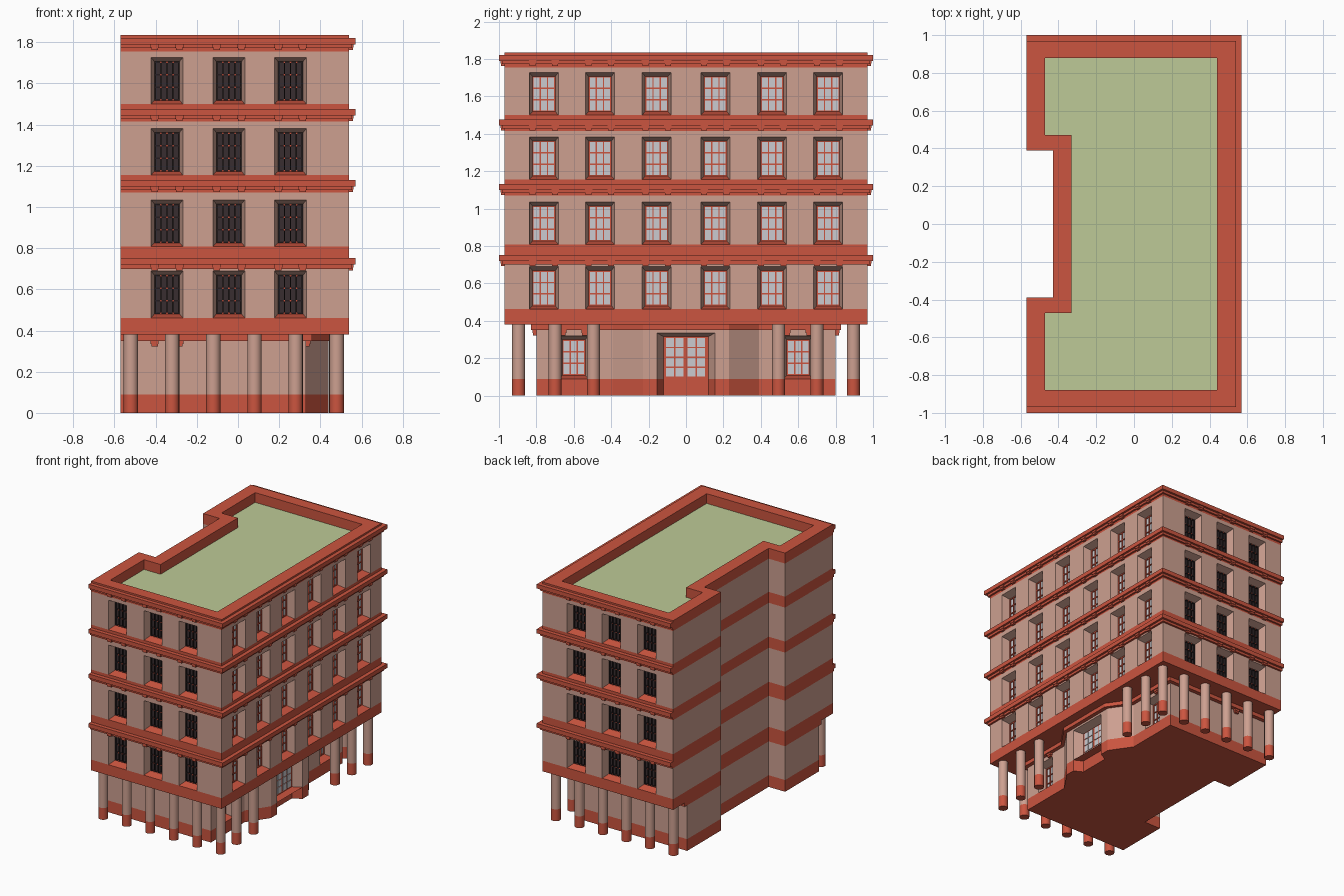
import bpy, bmesh
from mathutils import Vector

cube = bpy.data.objects.get("Cube")
if cube:
    bpy.data.objects.remove(cube, do_unlink=True)


def material(name, rgb):
    m = bpy.data.materials.new(name)
    m.use_nodes = True
    m.diffuse_color = (*rgb, 1)
    m.node_tree.nodes["Principled BSDF"].inputs["Base Color"].default_value = (*rgb, 1)
    return m


MATS = [material("pink_plaster", (0.61, 0.35, 0.28)),
        material("brick_red", (0.60, 0.09, 0.05)),
        material("roof_green", (0.51, 0.59, 0.31)),
        material("pale_glass", (0.60, 0.60, 0.63)),
        material("dark_glass", (0.040, 0.027, 0.029)),
        material("black_iron", (0.018, 0.012, 0.013))]
PINK, RED, GREEN, GLASS, DARK, IRON = range(len(MATS))


def finish(name, bm, recalc=True):
    if recalc:
        bmesh.ops.recalc_face_normals(bm, faces=bm.faces)
    me = bpy.data.meshes.new(name)
    bm.to_mesh(me)
    bm.free()
    used = sorted({p.material_index for p in me.polygons})
    for i in used:
        me.materials.append(MATS[i])
    for p in me.polygons:
        p.material_index = used.index(p.material_index)
    ob = bpy.data.objects.new(name, me)
    bpy.context.collection.objects.link(ob)
    return ob


def face(bm, points, mat):
    f = bm.faces.new([bm.verts.new(p) for p in points])
    f.material_index = mat


def prism(name, outline, z0, z1, mat, inner=None):
    """Upright prism, or a ring when an inner outline is given."""
    bm = bmesh.new()
    loops = [[[bm.verts.new((x, y, z)) for x, y in o] for z in (z0, z1)]
             for o in (outline, inner) if o]
    n = len(outline)
    for lo, hi in loops:
        for i in range(n):
            j = (i + 1) % n
            bm.faces.new((lo[i], lo[j], hi[j], hi[i]))
    for k in (0, 1):
        if inner:
            a, b = loops[0][k], loops[1][k]
            for i in range(n):
                j = (i + 1) % n
                bm.faces.new((a[i], a[j], b[j], b[i]))
        else:
            bm.faces.new(loops[0][k])
    for f in bm.faces:
        f.material_index = mat
    return finish(name, bm)


def grow(outline, o):
    """Push the street sides of an outline outwards; the party wall stays."""
    return [(x + o if x > 0 else x, y + (o if y > 0 else -o) if abs(y) > 0.6 else y)
            for x, y in outline]


def frame(outline, i):
    """Local frame of one wall edge: distance along, distance out, height."""
    a, b = Vector(outline[i]), Vector(outline[(i + 1) % len(outline)])
    d = (b - a).normalized()

    def at(t, out, z):
        p = a + d * t + Vector((d.y, -d.x)) * out
        return (p.x, p.y, z)
    return at, (b - a).length


def slab(bm, at, t0, t1, d0, d1, z0, z1, mat):
    v = [bm.verts.new(at(t, d, z)) for t in (t0, t1) for d in (d0, d1) for z in (z0, z1)]
    for q in ((0, 1, 3, 2), (4, 5, 7, 6), (0, 1, 5, 4), (2, 3, 7, 6), (0, 2, 6, 4), (1, 3, 7, 5)):
        bm.faces.new([v[k] for k in q]).material_index = mat


def wall(name, outline, z0, z1, openings):
    """Plaster wall with splayed openings: edge -> [(centre, half, top, splay, sill)]."""
    bm = bmesh.new()
    for i in range(len(outline)):
        at, length = frame(outline, i)

        def quad(pts, mat=PINK):
            face(bm, [at(*p) for p in pts], mat)

        def panel(a, b, lo, hi):
            quad([(a, 0, lo), (b, 0, lo), (b, 0, hi), (a, 0, hi)])
        start = 0
        for c, half, top, s, sill in openings.get(i, []):
            a, b, d = c - half, c + half, -DEPTH
            panel(start, a, z0, z1)
            panel(a, b, top, z1)
            start = b
            outer = [(a, 0, z0), (b, 0, z0), (b, 0, top), (a, 0, top)]
            inner = [(a + s, d, z0 + sill), (b - s, d, z0 + sill),
                     (b - s, d, top - 0.02), (a + s, d, top - 0.02)]
            for k in range(4):
                j = (k + 1) % 4
                quad([outer[k], outer[j], inner[j], inner[k]], RED if k == 0 else PINK)
        panel(start, length, z0, z1)
    finish(name, bm, False)


def window(bm, at, c, z0, top, pane, iron=False):
    """Pane with a grid of bars, set at the back of a reveal."""
    a, b, lo, hi = c - HALF + SPLAY, c + HALF - SPLAY, z0 + SILL, top - 0.02
    d = -DEPTH
    slab(bm, at, a, b, d - 0.01, d, lo, hi, pane)
    bar, w = (IRON if iron else RED), 0.0035
    cols, rows = (4, 3) if iron else (3, 3)
    for k in range(cols + 1):
        t = a + w + (b - a - 2 * w) * k / cols
        slab(bm, at, t - w, t + w, d, d + 0.008, lo, hi, bar)
    for k in range(rows + 1):
        z = lo + w + (hi - lo - 2 * w) * k / rows
        slab(bm, at, a, b, d, d + 0.007, z - w, z + w, bar)
        if iron:
            for t in (a + (b - a) / 4, c, b - (b - a) / 4):
                slab(bm, at, t - 0.004, t + 0.004, d, d + 0.01, z - 0.004, z + 0.004, RED)


def corbels(bm, at, c, top):
    for s in (-0.06, 0.06):
        slab(bm, at, c + s - 0.02, c + s + 0.02, -0.01, 0.022, top - 0.015, top, RED)
        slab(bm, at, c + s - 0.016, c + s + 0.016, -0.01, 0.018, top - 0.028, top - 0.015, RED)


DEPTH, HALF, SPLAY, SILL, HEIGHT = 0.065, 0.0775, 0.016, 0.018, 0.227

# Plans: upper storeys, roof edge, ground floor (all with the rear notch)
NOTCH = [(-0.57, 0.39), (-0.43, 0.39), (-0.43, -0.39), (-0.57, -0.39)]
UPPER = [(-0.57, -0.97), (0.54, -0.97), (0.54, 0.97), (-0.57, 0.97)] + NOTCH
INNER = [(-0.47, -0.88), (0.44, -0.88), (0.44, 0.88), (-0.47, 0.88),
         (-0.47, 0.47), (-0.33, 0.47), (-0.33, -0.47), (-0.47, -0.47)]
GROUND = [(-0.57, -0.8), (0.33, -0.8), (0.33, -0.39), (0.44, -0.23), (0.44, 0.23),
          (0.33, 0.39), (0.33, 0.8), (-0.57, 0.8)] + NOTCH
PORCH = [(0.44, -0.155), (0.44 - DEPTH, -0.12), (0.44 - DEPTH, 0.12), (0.44, 0.155)]

# Window centres along the front, right and back walls
XS = [-0.345, -0.044, 0.255]
YS = [-0.76, -0.46, -0.157, 0.157, 0.46, 0.76]
CENTRES = {0: [x + 0.57 for x in XS], 1: [y + 0.97 for y in YS],
           2: [0.54 - x for x in reversed(XS)]}

# Upper storeys: floor level, wall top, ledge underside, top of band
STOREYS = [(0.462, 0.70, 0.72, 0.808), (0.808, 1.07, 1.10, 1.155),
           (1.155, 1.416, 1.445, 1.50), (1.50, 1.755, 1.79, 1.835)]
prism("base_band", UPPER, 0.38, 0.462, RED)
for n, (z0, z1, ledge, band_top) in enumerate(STOREYS, 1):
    top = z0 + HEIGHT
    wall(f"storey_wall_{n}", UPPER, z0, z1,
         {e: [(c, HALF, top, SPLAY, SILL) for c in cs] for e, cs in CENTRES.items()})
    prism(f"storey_band_{n}", UPPER, z1, band_top, RED, INNER)
    prism(f"ledge_{n}", grow(UPPER, 0.03), ledge, ledge + 0.032, RED, INNER)
    prism(f"ledge_moulding_{n}", grow(UPPER, 0.014), ledge - 0.018, ledge, RED, INNER)
    panes, blocks = bmesh.new(), bmesh.new()
    for e, cs in CENTRES.items():
        at, _ = frame(UPPER, e)
        for c in cs:
            window(panes, at, c, z0, top, GLASS if e == 1 else DARK, e != 1)
            corbels(blocks, at, c, ledge)
    finish(f"windows_{n}", panes)
    finish(f"corbels_{n}", blocks)
prism("roof", INNER, 1.74, 1.76, GREEN)

# Ground floor with the angled entrance bay
prism("ground_plinth", GROUND[:4] + PORCH + GROUND[4:], 0, 0.09, RED)
low = (HALF, 0.32, SPLAY, SILL)
wall("ground_wall", GROUND, 0.09, 0.35,
     {1: [(0.2, *low)], 5: [(0.21, *low)], 3: [(0.23, 0.155, 0.335, 0.035, 0)]})
prism("ground_cornice", grow(GROUND, 0.03), 0.35, 0.38, RED)
panes, blocks = bmesh.new(), bmesh.new()
for e, c in ((1, 0.2), (5, 0.21)):
    at, _ = frame(GROUND, e)
    window(panes, at, c, 0.09, 0.32, GLASS)
    corbels(blocks, at, c, 0.35)
for e, c in ((0, 0.225), (7 - 1 + 0, None)):
    at, length = frame(GROUND, e)
    corbels(blocks, at, c if c else length - 0.225, 0.35)
finish("ground_windows", panes)
finish("ground_corbels", blocks)

# Double entrance door with glazed leaves
bm = bmesh.new()
at, _ = frame(GROUND, 3)
slab(bm, at, 0.11, 0.35, -DEPTH - 0.01, -DEPTH, 0.0, 0.318, RED)
for leaf in (0.124, 0.238):
    for col in range(2):
        for row in range(4):
            t, z = leaf + col * 0.05, 0.102 + row * 0.053
            slab(bm, at, t, t + 0.043, -DEPTH, -DEPTH + 0.004, z, z + 0.046, GLASS)
finish("entrance_door", bm)

# Round columns under the overhang
spots = [(-0.52 + 0.2 * k, s * 0.895) for k in range(6) for s in (-1, 1)]
spots += [(0.478, s * y) for y in (0.70, 0.495) for s in (-1, 1)]
for k, (x, y) in enumerate(spots, 1):
    for part, z0, z1, mat in (("base", 0, 0.09, RED), ("shaft", 0.09, 0.385, PINK)):
        bpy.ops.mesh.primitive_cylinder_add(vertices=16, radius=0.035, depth=z1 - z0,
                                            location=(x, y, (z0 + z1) / 2))
        ob = bpy.context.object
        ob.name = f"column_{part}_{k}"
        ob.data.materials.append(MATS[mat])
        bpy.ops.object.shade_smooth_by_angle()
